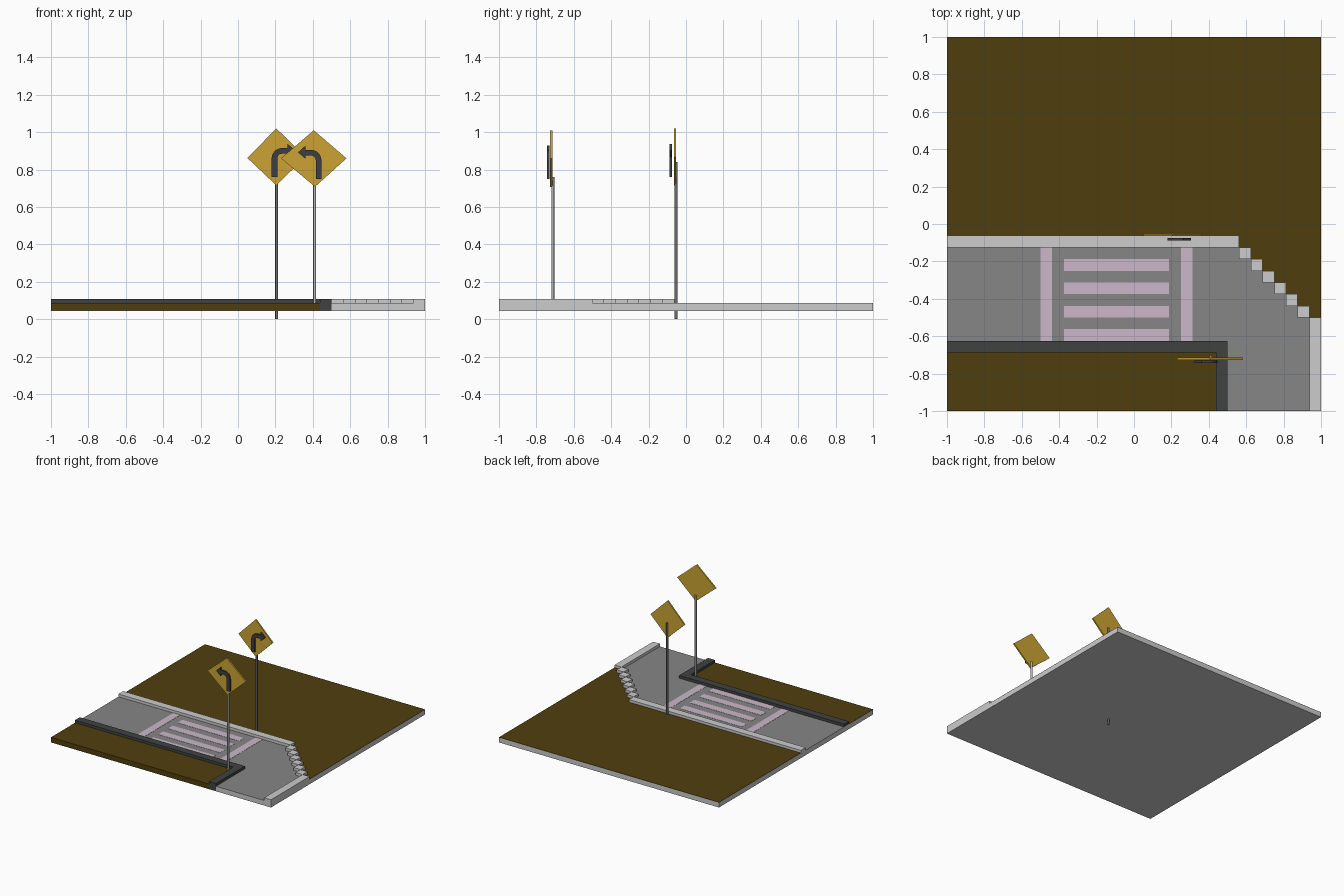
import bpy, bmesh, math
from mathutils import Matrix

if "Cube" in bpy.data.objects:
    bpy.data.objects.remove(bpy.data.objects["Cube"])


def mat(name, r, g, b):
    lin = lambda c: ((c / 255 + 0.055) / 1.055) ** 2.4 if c > 10 else c / 255 / 12.92
    m = bpy.data.materials.new(name)
    m.diffuse_color = (lin(r), lin(g), lin(b), 1)
    m.use_nodes = True
    m.node_tree.nodes["Principled BSDF"].inputs["Base Color"].default_value = m.diffuse_color
    return m


LIGHT = mat("light concrete", 204, 204, 204)
ROAD = mat("asphalt grey", 134, 134, 134)
GRASS = mat("olive brown ground", 79, 63, 13)
DARK = mat("dark kerb grey", 64, 66, 66)
STRIPE = mat("pale pink paint", 204, 184, 202)
YELLOW = mat("sign yellow", 204, 164, 52)
ARROW = mat("arrow charcoal", 62, 63, 68)
POLE_DARK = mat("dark steel", 112, 112, 112)
POLE_LIGHT = mat("light steel", 178, 178, 178)


def finish(bm, name, *mats):
    bmesh.ops.recalc_face_normals(bm, faces=bm.faces)
    me = bpy.data.meshes.new(name)
    bm.to_mesh(me)
    bm.free()
    for m in mats:
        me.materials.append(m)
    ob = bpy.data.objects.new(name, me)
    bpy.context.collection.objects.link(ob)
    return ob


def add_box(bm, x0, x1, y0, y1, z0, z1):
    mtx = Matrix.Translation(((x0 + x1) / 2, (y0 + y1) / 2, (z0 + z1) / 2)) \
        @ Matrix.Diagonal((x1 - x0, y1 - y0, z1 - z0, 1))
    bmesh.ops.create_cube(bm, size=1, matrix=mtx)


def boxes(name, material, dims):
    bm = bmesh.new()
    for d in dims:
        add_box(bm, *d)
    return finish(bm, name, material)


def prism(name, material, pts, offset):
    """Extrude a closed 3D outline by an offset vector."""
    bm = bmesh.new()
    f = bm.faces.new([bm.verts.new(p) for p in pts])
    ext = bmesh.ops.extrude_face_region(bm, geom=[f])
    verts = [v for v in ext["geom"] if isinstance(v, bmesh.types.BMVert)]
    bmesh.ops.translate(bm, verts=verts, vec=offset)
    return finish(bm, name, material)


U = 0.0625                       # grid step of the layout
BOT, TOP, GROUND, KERB = 0.045, 0.086, 0.0875, 0.1085

# base slab: concrete sides, asphalt on top
slab = boxes("base_slab", LIGHT, [(-1, 1, -1, 1, BOT, TOP)])
slab.data.materials.append(ROAD)
for p in slab.data.polygons:
    p.material_index = int(p.normal.z > 0.5)

# rear ground with a stepped corner
outline = [(-1, 1), (-1, -U), (9 * U, -U)]
for i in range(7):
    outline += [((9 + i) * U, -(2 + i) * U), ((10 + i) * U, -(2 + i) * U)]
outline += [(1, 1)]
prism("rear_ground", GRASS, [(x, y, TOP) for x, y in outline], (0, 0, GROUND - TOP))

# front ground block
boxes("front_ground", GRASS, [(-0.9995, 7 * U, -1.001, -11 * U, BOT + 0.001, GROUND)])

# light kerb: straight runs joined by diagonal blocks
runs = [(-1, 9 * U, -2 * U, -U, TOP, KERB), (15 * U, 1, -1, -8 * U, TOP, KERB)]
runs += [((9 + i) * U, (10 + i) * U, -(3 + i) * U, -(2 + i) * U, TOP, KERB) for i in range(6)]
boxes("light_kerb", LIGHT, runs)

# dark L-shaped kerb
boxes("dark_kerb", DARK, [(-1, 8 * U, -11 * U, -10 * U, TOP, KERB),
                          (7 * U, 8 * U, -1.001, -11 * U, BOT + 0.001, KERB)])

# crosswalk paint
paint = [(x, x + U, -10 * U, -2 * U, TOP, TOP + 0.0015) for x in (-8 * U, 4 * U)]
paint += [(-6 * U, 3 * U, -y * U, -(y - 1) * U, TOP, TOP + 0.0015) for y in (4, 6, 8, 10)]
boxes("crosswalk_paint", STRIPE, paint)


def turn_arrow(name, x, z, y, side):
    """Bent arrow: shaft up, quarter bend, then a head pointing to side (+1 right)."""
    cx, cz, ro, ri = 0.055, 0.10, 0.055, 0.025
    arc = [math.pi - math.pi / 2 * k / 6 for k in range(7)]
    pts = [(0, 0)] + [(cx + ro * math.cos(a), cz + ro * math.sin(a)) for a in arc]
    pts += [(0.085, 0.155), (0.085, 0.178), (0.125, 0.142), (0.085, 0.107), (0.085, 0.125)]
    pts += [(cx + ri * math.cos(a), cz + ri * math.sin(a)) for a in reversed(arc)]
    pts += [(0.03, 0)]
    prism(name, ARROW, [(x + side * px, y, z + pz) for px, pz in pts], (0, -0.013, 0))


def sign(name, corners, y, pole_x, pole_y, z0, z1, pole_mat, arrow):
    # diamond panel
    prism(name + "_panel", YELLOW, [(x, y, z) for x, z in corners], (0, -0.012, 0))
    # pole
    bm = bmesh.new()
    bmesh.ops.create_cone(bm, cap_ends=True, segments=12, radius1=0.008, radius2=0.008,
                          depth=z1 - z0,
                          matrix=Matrix.Translation((pole_x, pole_y, (z0 + z1) / 2)))
    for f in bm.faces:
        f.smooth = len(f.verts) == 4
    finish(bm, name + "_pole", pole_mat)
    turn_arrow(name + "_arrow", *arrow)


sign("rear_sign", [(0.205, 1.02), (0.36, 0.868), (0.205, 0.715), (0.05, 0.862)],
     -0.053, 0.207, -0.053, 0.0, 0.84, POLE_DARK, (0.18, 0.76, -0.074, 1))
sign("front_sign", [(0.405, 1.01), (0.58, 0.86), (0.412, 0.708), (0.23, 0.86)],
     -0.714, 0.41, -0.712, BOT + 0.002, 0.76, POLE_LIGHT, (0.446, 0.75, -0.731, -1))
